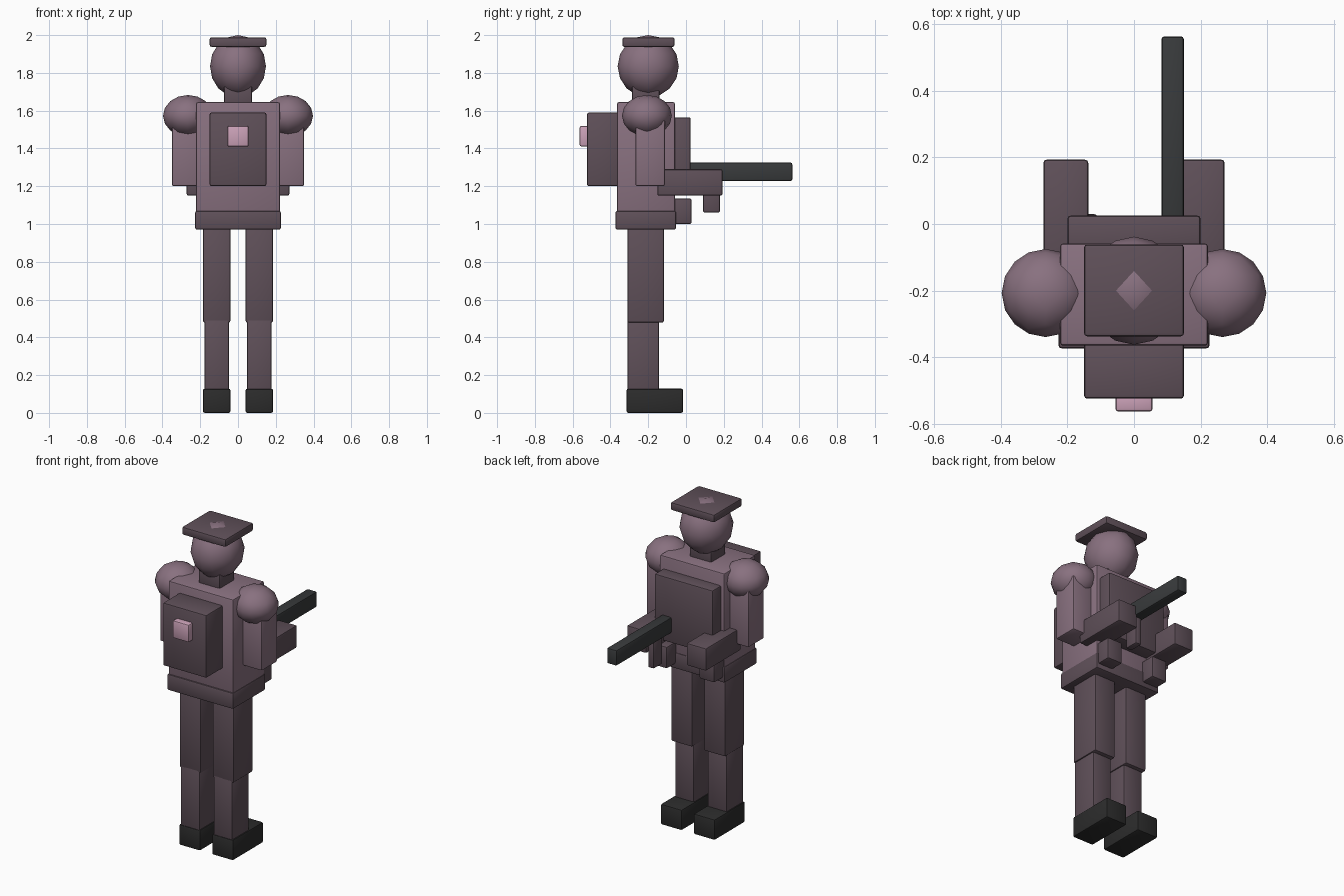
import bpy, bmesh
from mathutils import Vector

if "Cube" in bpy.data.objects:
    bpy.data.objects.remove(bpy.data.objects["Cube"])


def mat(name, r, g, b):
    m = bpy.data.materials.new(name)
    m.diffuse_color = (r, g, b, 1)
    m.use_nodes = True
    m.node_tree.nodes["Principled BSDF"].inputs["Base Color"].default_value = m.diffuse_color
    return m


LIGHT = mat("light_mauve", 0.25, 0.165, 0.215)
DARK = mat("dark_mauve", 0.115, 0.08, 0.1)
BLACK = mat("boot_black", 0.025, 0.025, 0.025)
METAL = mat("gun_metal", 0.04, 0.043, 0.045)
PINK = mat("pink", 0.6, 0.36, 0.48)


def finish(bm, name, material, angle):
    me = bpy.data.meshes.new(name)
    bm.to_mesh(me)
    bm.free()
    me.materials.append(material)
    ob = bpy.data.objects.new(name, me)
    bpy.context.collection.objects.link(ob)
    bpy.ops.object.select_all(action='DESELECT')
    ob.select_set(True)
    bpy.context.view_layer.objects.active = ob
    if angle:
        bpy.ops.object.shade_smooth_by_angle(angle=angle)
    return ob


def box(name, x, y, z, material, bevel=0.01):
    """Softly bevelled box from (min, max) ranges."""
    bm = bmesh.new()
    bmesh.ops.create_cube(bm, size=1)
    for v in bm.verts:
        v.co = [r[0] + (c + 0.5) * (r[1] - r[0]) for c, r in zip(v.co, (x, y, z))]
    bmesh.ops.bevel(bm, geom=bm.edges[:], offset=bevel, segments=2,
                    profile=0.5, affect='EDGES')
    return finish(bm, name, material, 0.6)


def ball(name, centre, radii, material):
    """Sphere made from an octahedron subdivided twice."""
    bm = bmesh.new()
    top, bottom = bm.verts.new((0, 0, 1)), bm.verts.new((0, 0, -1))
    ring = [bm.verts.new(p) for p in ((1, 0, 0), (0, 1, 0), (-1, 0, 0), (0, -1, 0))]
    for i in range(4):
        a, b = ring[i], ring[(i + 1) % 4]
        bm.faces.new((a, b, top))
        bm.faces.new((b, a, bottom))
    for _ in range(2):
        bmesh.ops.subdivide_edges(bm, edges=bm.edges[:], cuts=1, use_grid_fill=True)
        for v in bm.verts:
            v.co.normalize()
    for v in bm.verts:
        v.co = Vector(c * r for c, r in zip(v.co, radii)) + Vector(centre)
    return finish(bm, name, material, 0.7)


# Legs, arms and belt pouches, one set per side
for side, s in (("left", -1), ("right", 1)):
    def pair(name, x, y, z, material):
        box(f"{side}_{name}", sorted((s * x[0], s * x[1])), y, z, material)

    pair("boot", (0.04, 0.186), (-0.315, -0.015), (0, 0.128), BLACK)
    pair("shin", (0.047, 0.178), (-0.31, -0.142), (0.1, 0.5), DARK)
    pair("thigh", (0.04, 0.186), (-0.31, -0.117), (0.478, 1.0), DARK)
    pair("upper_arm", (0.18, 0.35), (-0.267, -0.112), (1.2, 1.6), LIGHT)
    pair("forearm", (0.137, 0.272), (-0.152, 0.193), (1.15, 1.29), DARK)
    pair("belt_pouch", (0.11, 0.215), (-0.08, 0.03), (1.0, 1.135), DARK)
    ball(f"{side}_shoulder", (s * 0.265, -0.207, 1.573), (0.132, 0.132, 0.11), LIGHT)

# Body
box("belt", (-0.227, 0.227), (-0.373, -0.053), (0.97, 1.07), DARK)
box("torso", (-0.222, 0.222), (-0.365, -0.058), (1.04, 1.645), LIGHT)
box("chest_plate", (-0.2, 0.2), (-0.09, 0.025), (1.165, 1.565), DARK)
box("pack", (-0.15, 0.15), (-0.524, -0.35), (1.2, 1.59), DARK)
box("pack_lamp", (-0.056, 0.056), (-0.563, -0.5), (1.41, 1.52), PINK)

# Head
box("neck", (-0.074, 0.074), (-0.285, -0.14), (1.62, 1.74), DARK)
ball("head", (0, -0.2, 1.835), (0.148, 0.162, 0.165), LIGHT)
box("cap", (-0.15, 0.15), (-0.337, -0.061), (1.938, 1.988), DARK)

# Gun
box("gun_barrel", (0.082, 0.15), (-0.03, 0.563), (1.228, 1.325), METAL)
box("gun_grip", (0.095, 0.137), (0.09, 0.18), (1.06, 1.24), DARK)
